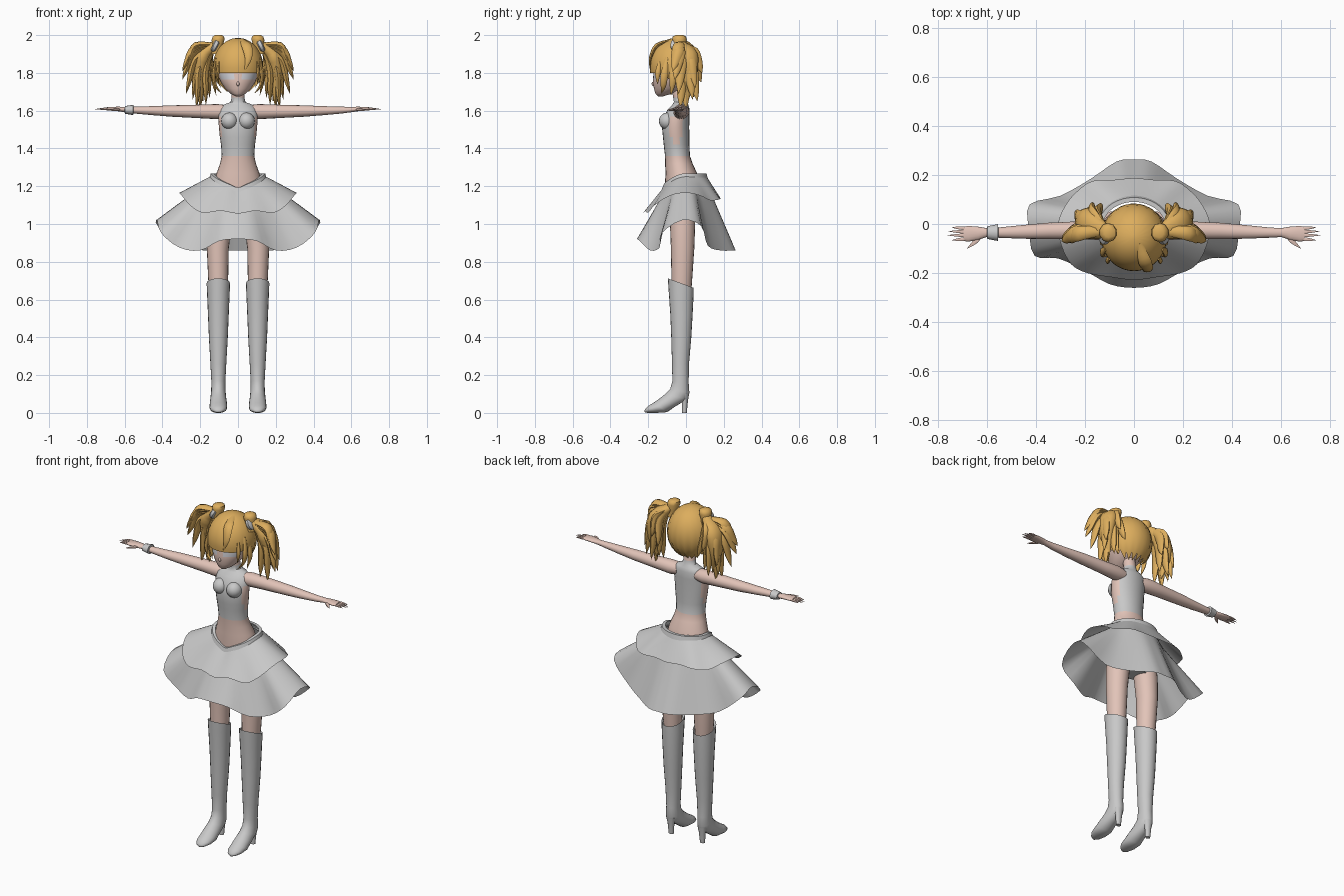
import bpy, bmesh, math
from mathutils import Vector as V

if "Cube" in bpy.data.objects:
    bpy.data.objects.remove(bpy.data.objects["Cube"])


def material(name, rgb):
    m = bpy.data.materials.new(name)
    m.diffuse_color = (*rgb, 1)
    m.use_nodes = True
    m.node_tree.nodes["Principled BSDF"].inputs["Base Color"].default_value = m.diffuse_color
    return m


SKIN = material("skin", (0.76, 0.55, 0.48))
HAIR = material("golden_hair", (0.72, 0.42, 0.11))
CLOTH = material("grey_cloth", (0.58, 0.58, 0.58))
EYE = material("pale_eye", (0.66, 0.66, 0.70))


def finish(name, bm, mats, rule=None, mirror=False, angle=50):
    bmesh.ops.recalc_face_normals(bm, faces=bm.faces[:])
    for f in bm.faces:
        f.smooth = True
        if rule:
            f.material_index = rule(f.calc_center_median(), f.normal)
    me = bpy.data.meshes.new(name)
    bm.to_mesh(me)
    bm.free()
    for m in mats:
        me.materials.append(m)
    me.set_sharp_from_angle(angle=math.radians(angle))
    ob = bpy.data.objects.new(name, me)
    bpy.context.collection.objects.link(ob)
    if mirror:
        mod = ob.modifiers.new("mirror", 'MIRROR')
        mod.use_mirror_merge = False
    return ob


def ring(c, u, v, n=20):
    return [c + u * math.sin(2 * math.pi * i / n) + v * math.cos(2 * math.pi * i / n) for i in range(n)]


def level(cx, cy, z, rx, ry, n=20):
    """Horizontal ellipse, starting at the front."""
    return ring(V((cx, cy, z)), V((rx, 0, 0)), V((0, -ry, 0)), n)


def slanted(cx, rx, fy, fz, by, bz, n=20):
    """Ellipse between a front point and a back point."""
    f, b = V((cx, fy, fz)), V((cx, by, bz))
    return ring((f + b) / 2, V((rx, 0, 0)), (f - b) / 2, n)


def loft(bm, rings, caps=True):
    rows = [[bm.verts.new(p) for p in r] for r in rings]
    n = len(rows[0])
    for a, b in zip(rows, rows[1:]):
        for i in range(n):
            j = (i + 1) % n
            bm.faces.new((a[i], a[j], b[j], b[i]))
    if caps:
        bm.faces.new(rows[0])
        bm.faces.new(rows[-1])


def make(name, rings, mats, rule=None, mirror=False, caps=True, angle=50):
    bm = bmesh.new()
    loft(bm, rings, caps)
    return finish(name, bm, mats, rule, mirror, angle)


def spline(a, b, c, d, t):
    return 0.5 * (2 * b + (c - a) * t + (2 * a - 5 * b + 4 * c - d) * t * t + (3 * b - a - 3 * c + d) * t ** 3)


def strand(bm, pts, width, thick, ref=(0, 1, 0), n=8, steps=4):
    """Tapered lock along a smooth path; width lies along ref."""
    p = [V(q) for q in pts]
    p = [2 * p[0] - p[1]] + p + [2 * p[-1] - p[-2]]
    path = [spline(*p[i:i + 4], s / steps) for i in range(len(p) - 3) for s in range(steps)] + [p[-2]]
    m = len(path) - 1
    rings = []
    for i, q in enumerate(path):
        t = (path[min(i + 1, m)] - path[max(i - 1, 0)]).normalized()
        w = V(ref)
        w = (w - t * w.dot(t)).normalized()
        k = i / m
        s = max(0.02, min(1, 0.45 + 1.6 * k) * (1 - k ** 2.5))
        rings.append(ring(q, w * width * s, t.cross(w) * thick * s, n))
    loft(bm, rings)


def ball(name, c, r, mat, mirror=False):
    bm = bmesh.new()
    bmesh.ops.create_uvsphere(bm, u_segments=16, v_segments=10, radius=1)
    for v in bm.verts:
        v.co = V((c[i] + v.co[i] * r[i] for i in range(3)))
    return finish(name, bm, [mat], mirror=mirror)


# Torso with cropped top, bare waist and open armholes
body = [(1.00, -.015, .10, .06), (1.08, -.015, .13, .085), (1.20, -.02, .132, .093), (1.27, -.025, .113, .083),
        (1.32, -.038, .095, .073), (1.36, -.045, .086, .066), (1.42, -.05, .09, .068), (1.46, -.052, .096, .07),
        (1.51, -.055, .101, .072), (1.57, -.05, .105, .068), (1.61, -.038, .1, .056), (1.632, -.03, .075, .042),
        (1.645, -.03, .04, .034), (1.67, -.035, .034, .033), (1.73, -.045, .034, .034)]


def torso_rule(c, n):
    if 1.44 < c.z < 1.59 and abs(c.x) > .088:
        return 0
    return 1 if 1.36 < c.z < 1.67 or c.z < 1.1 else 0


make("torso", [level(0, y, z, a, b, 24) for z, y, a, b in body], [SKIN, CLOTH], torso_rule)
ball("bust", (.045, -.098, 1.545), (.044, .046, .045), CLOTH, True)

# Head with pale eye patches
face = [(1.676, -.135, .012, .014), (1.69, -.118, .04, .044), (1.715, -.095, .068, .074), (1.745, -.075, .088, .1),
        (1.765, -.068, .098, .107), (1.797, -.06, .106, .112), (1.86, -.055, .11, .112), (1.93, -.055, .08, .08)]
make("head", [level(0, y, z, a, b, 32) for z, y, a, b in face], [SKIN, EYE],
     lambda c, n: int(1.765 < c.z < 1.797 and c.y < -.09 and .025 < abs(c.x) < .092))
ball("nose", (0, -.172, 1.742), (.008, .01, .012), SKIN)

# Hair cap with straight fringe and jagged nape
N, ROWS = 40, 10


def hair_hem(i):
    a = abs((i / N * 360 + 180) % 360 - 180)
    if a < 55:
        return 1.80
    return max(1.705, 1.80 - (a - 55) * .0013) + (.018 if i % 2 else -.012)


cap = []
for r in range(ROWS + 1):
    row = []
    for i in range(N):
        low = math.acos((hair_hem(i) - 1.83) / .155)
        ph, a = low * (.03 + .97 * r / ROWS), 2 * math.pi * i / N
        s = math.sin(ph)
        row.append(V((.134 * s * math.sin(a), -.054 - .138 * s * math.cos(a), 1.83 + .155 * math.cos(ph))))
    cap.append(row)
bm = bmesh.new()
loft(bm, cap, False)
bm.verts.ensure_lookup_table()
bm.faces.new(bm.verts[:N])
finish("hair_cap", bm, [HAIR])

# Loose lock on the fringe and locks framing the face
bm = bmesh.new()
strand(bm, [(.02, -.08, 1.975), (.045, -.155, 1.945), (.055, -.188, 1.88), (.035, -.19, 1.81)], .03, .012, (1, 0, 0))
finish("fringe_lock", bm, [HAIR])
bm = bmesh.new()
strand(bm, [(.115, -.1, 1.88), (.128, -.115, 1.79), (.118, -.12, 1.73), (.085, -.13, 1.69)], .022, .012)
strand(bm, [(.12, -.07, 1.85), (.13, -.07, 1.76), (.115, -.08, 1.68)], .022, .012)
strand(bm, [(.10, -.14, 1.86), (.108, -.15, 1.79), (.1, -.15, 1.74)], .016, .01)
finish("side_locks", bm, [HAIR], mirror=True)

# Spiky twin tails
start = V((.12, -.03, 1.95))
tips = [(.295, -.06, 1.765), (.275, -.04, 1.69), (.24, .035, 1.66), (.2, 0, 1.6), (.17, -.03, 1.63),
        (.24, .05, 1.72), (.295, -.07, 1.81), (.15, .04, 1.67), (.19, .06, 1.65), (.22, -.03, 1.61),
        (.27, -.07, 1.85), (.13, .08, 1.75), (.17, .085, 1.80)]
bm = bmesh.new()
strand(bm, [start, (.185, 0, 1.89), (.205, .01, 1.78), (.185, .01, 1.65)], .07, .05, n=12)
for tip in tips:
    tip = V(tip)
    bend = V((.035, .01, .04)) if tip.x > .2 else V((.025, .015, .03))
    strand(bm, [start, start.lerp(tip, .45) + bend, start.lerp(tip, .8) + bend * .4, tip], .034, .02)
finish("twin_tails", bm, [HAIR], mirror=True)
make("hair_tufts", [level(.108 - .1 * (z - 1.95), -.035, z, a, a * 1.1, 10) for z, a in
                    ((1.90, .03), (1.94, .028), (1.975, .036), (1.992, .032), (2.0, .018))], [HAIR], mirror=True)
axis = V((.75, 0, .35)).normalized()
side = axis.cross(V((0, 1, 0)))
make("hair_ties", [ring(V((.118, -.045, 1.945)) + axis * d, V((0, r, 0)), side * r, 12)
                   for d, r in ((-.012, .03), (-.006, .038), (.01, .038), (.016, .03))], [CLOTH], mirror=True)

# Arms and hands
arm = [(.06, -.03, 1.595, .038, .034), (.11, -.025, 1.595, .042, .04), (.2, -.025, 1.596, .037, .036),
       (.35, -.028, 1.598, .033, .03), (.45, -.032, 1.6, .028, .024), (.55, -.035, 1.603, .021, .018),
       (.6, -.035, 1.606, .018, .014), (.635, -.038, 1.609, .027, .012), (.675, -.04, 1.61, .032, .01),
       (.695, -.04, 1.61, .029, .008)]
make("arms", [ring(V((x, y, z)), V((0, a, 0)), V((0, 0, b)), 16) for x, y, z, a, b in arm], [SKIN], mirror=True)
bm = bmesh.new()
for y0, x1, y1 in ((-.018, .742, -.014), (-.032, .757, -.03), (-.046, .76, -.046), (-.06, .742, -.066)):
    strand(bm, [(.675, y0, 1.61), (.71, (y0 + y1) / 2, 1.61), (x1, y1, 1.607)], .009, .007, n=6, steps=3)
strand(bm, [(.62, -.045, 1.607), (.65, -.075, 1.605), (.68, -.1, 1.602)], .012, .009, n=6, steps=3)
finish("fingers", bm, [SKIN], mirror=True)
make("bracelet", [ring(V((x, -.035, 1.604)), V((0, r, 0)), V((0, 0, r * .8)), 12)
                  for x, r in ((-.553, .022), (-.555, .034), (-.597, .026), (-.6, .018))], [CLOTH])


# Two-tier skirt: half hem outlines from front to back
def around(half):
    """Mirror half an outline and smooth it into a closed loop."""
    p = [V(q) for q in half]
    p += [V((-q.x, q.y, q.z)) for q in p[-2:0:-1]]
    m = len(p)
    return [spline(p[i - 1], p[i], p[(i + 1) % m], p[(i + 2) % m], s / 3) for i in range(m) for s in range(3)]


def waist(out=0, drop=0):
    half = []
    for i in range(11):
        a = math.pi * i / 10
        dip = .075 * max(0, 1 - i / 4.5)
        half.append(((.138 + out) * math.sin(a), -.008 - (.11 + out) * math.cos(a), 1.268 - dip - drop))
    return around(half)


lower = [(0, -.26, .92), (.1, -.245, .91), (.2, -.19, .86), (.31, -.14, .875), (.405, -.13, .95), (.428, -.02, 1.02),
         (.425, .08, .99), (.3, .115, .885), (.175, .185, .86), (.07, .255, .86), (0, .262, .86)]
upper = [(0, -.228, 1.055), (.09, -.217, 1.07), (.19, -.2, 1.06), (.255, -.165, 1.10), (.297, -.085, 1.15),
         (.31, 0, 1.165), (.28, .075, 1.15), (.235, .13, 1.125), (.17, .175, 1.13), (.08, .18, 1.135), (0, .187, 1.13)]
for name, hem, top in (("lower_skirt", lower, waist(0, .03)), ("upper_skirt", upper, waist(.006, .015))):
    edge = around(hem)
    make(name, [[a.lerp(b, k / 6) for a, b in zip(top, edge)] for k in range(7)], [CLOTH], caps=False, angle=80)
make("waistband", [waist(-.012, 0), waist(.006, 0), waist(.016, .035), waist(.004, .038)], [CLOTH], caps=False)

# Legs
leg = [(1.09, .085, -.018, .07, .07), (.98, .1, -.018, .064, .066), (.87, .107, -.018, .058, .062),
       (.71, .105, -.022, .053, .055), (.6, .103, -.025, .045, .05)]
make("legs", [level(x, y, z, a, b) for z, x, y, a, b in leg], [SKIN], mirror=True)

# High-heeled boots: half width, front point, back point
boot = [(.054, -.085, .69, .03, .65), (.062, -.096, .712, .041, .662), (.06, -.092, .65, .04, .62),
        (.055, -.083, .52, .035, .52), (.05, -.078, .4, .028, .4), (.042, -.074, .26, .016, .26),
        (.037, -.072, .17, .014, .16), (.038, -.083, .128, .018, .105), (.041, -.11, .1, .006, .072),
        (.045, -.14, .076, -.055, .035), (.047, -.172, .054, -.10, .004), (.043, -.2, .037, -.155, 0),
        (.026, -.217, .02, -.2, 0), (.008, -.22, .01, -.217, .002)]
make("boots", [slanted(.104, *b) for b in boot], [CLOTH], mirror=True)
make("boot_heels", [level(.104, y, z, a, b, 10) for z, y, a, b in
                    ((.1, -.006, .03, .022), (.06, -.006, .02, .016), (0, -.008, .015, .012))], [CLOTH], mirror=True)
